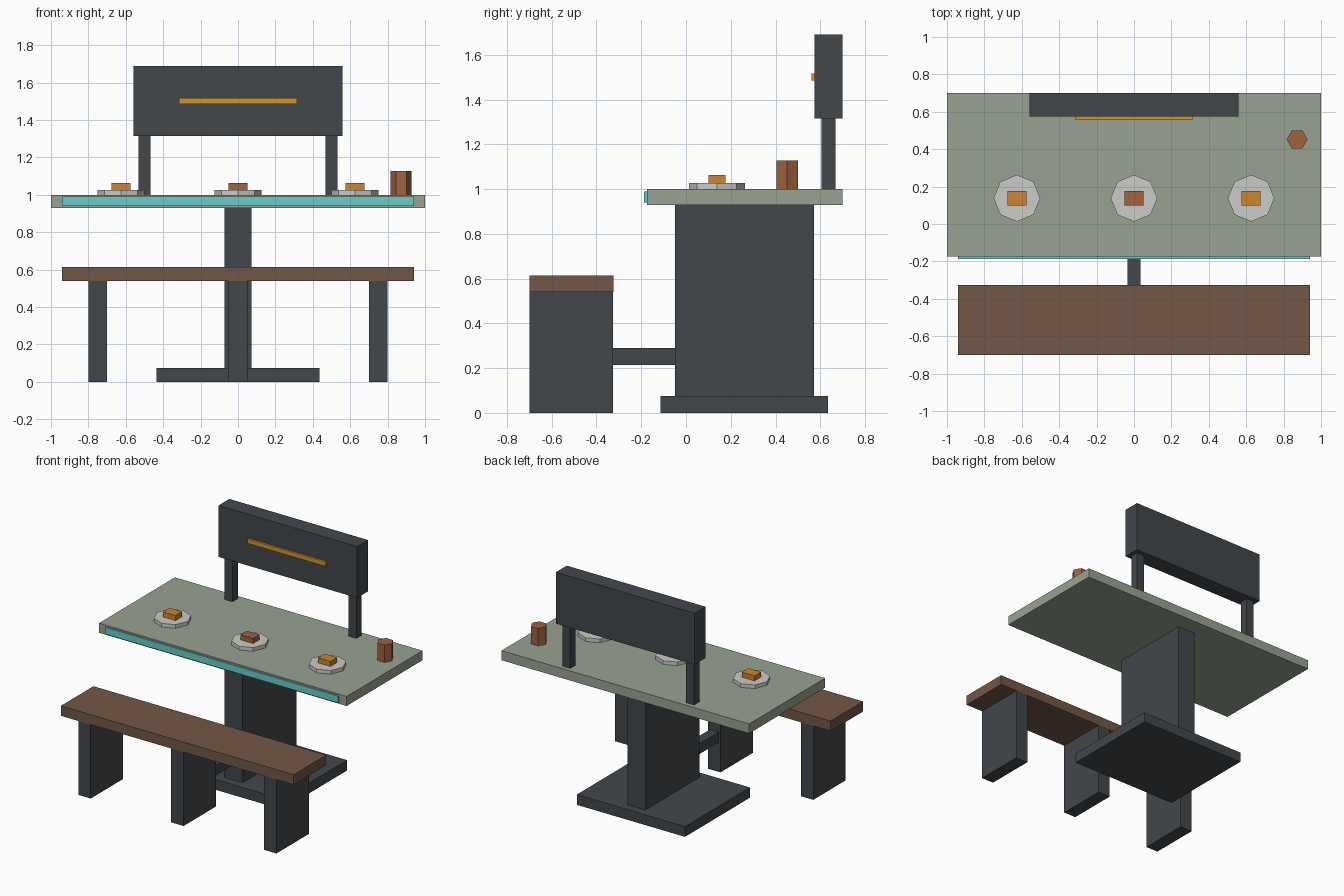
import bpy, math

if "Cube" in bpy.data.objects:
    bpy.data.objects.remove(bpy.data.objects["Cube"])


def material(name, rgb):
    # sRGB 0-255 to linear
    lin = [((c / 255 + 0.055) / 1.055) ** 2.4 for c in rgb]
    m = bpy.data.materials.new(name)
    m.diffuse_color = (*lin, 1)
    m.use_nodes = True
    m.node_tree.nodes["Principled BSDF"].inputs["Base Color"].default_value = m.diffuse_color
    return m


dark = material("dark_metal", (66, 71, 75))
sage = material("sage_top", (152, 162, 147))
wood = material("brown_wood", (114, 87, 71))
teal = material("teal_trim", (104, 205, 200))
amber = material("amber_light", (206, 152, 46))
orange = material("orange_food", (204, 134, 44))
rust = material("rust_brown", (160, 98, 62))
white = material("plate_grey", (203, 204, 201))


def finish(obj, name, mat):
    obj.name = name
    obj.data.materials.append(mat)
    return obj


def box(name, mat, x, y, z):
    """Box from (min, max) ranges."""
    bpy.ops.mesh.primitive_cube_add(size=1)
    o = bpy.context.object
    for v in o.data.vertices:
        v.co = [r[0] if c < 0 else r[1] for c, r in zip(v.co, (x, y, z))]
    return finish(o, name, mat)


def prism(name, mat, sides, radius, x, y, z, turn=0):
    bpy.ops.mesh.primitive_cylinder_add(
        vertices=sides, radius=radius, depth=z[1] - z[0],
        location=(x, y, (z[0] + z[1]) / 2), rotation=(0, 0, turn))
    return finish(bpy.context.object, name, mat)


# table: foot, pedestal, top and front trim
box("table_base", dark, (-0.437, 0.437), (-0.113, 0.635), (0, 0.075))
box("pedestal", dark, (-0.073, 0.073), (-0.05, 0.573), (0.075, 0.93))
box("table_top", sage, (-1, 1), (-0.175, 0.70), (0.93, 1.0))
box("front_trim", teal, (-0.94, 0.94), (-0.187, -0.175), (0.94, 0.99))

# bench: seat, three legs and the beam joining it to the pedestal
box("bench_seat", wood, (-0.94, 0.94), (-0.70, -0.325), (0.54, 0.613))
for i, cx in enumerate((-0.75, 0, 0.75)):
    box(f"bench_leg_{i}", dark, (cx - 0.05, cx + 0.05), (-0.699, -0.326), (0, 0.545))
box("joining_beam", dark, (-0.036, 0.036), (-0.327, -0.05), (0.215, 0.29))

# raised back panel on two posts, with a light bar
box("back_panel", dark, (-0.56, 0.56), (0.575, 0.70), (1.315, 1.69))
for side in (-1, 1):
    cx = side * 0.5
    box("panel_post", dark, (cx - 0.032, cx + 0.032), (0.605, 0.667), (1.0, 1.315))
box("light_bar", amber, (-0.315, 0.315), (0.56, 0.575), (1.485, 1.517))

# plates with food
for cx, mat in ((-0.626, orange), (0, rust), (0.626, orange)):
    prism("plate", white, 8, 0.125, cx, 0.138, (1.0, 1.027))
    box("food", mat, (cx - 0.051, cx + 0.051), (0.1, 0.176), (1.027, 1.064))

# six-sided cup
prism("cup", rust, 6, 0.056, 0.872, 0.452, (1.0, 1.127), math.pi / 6)
